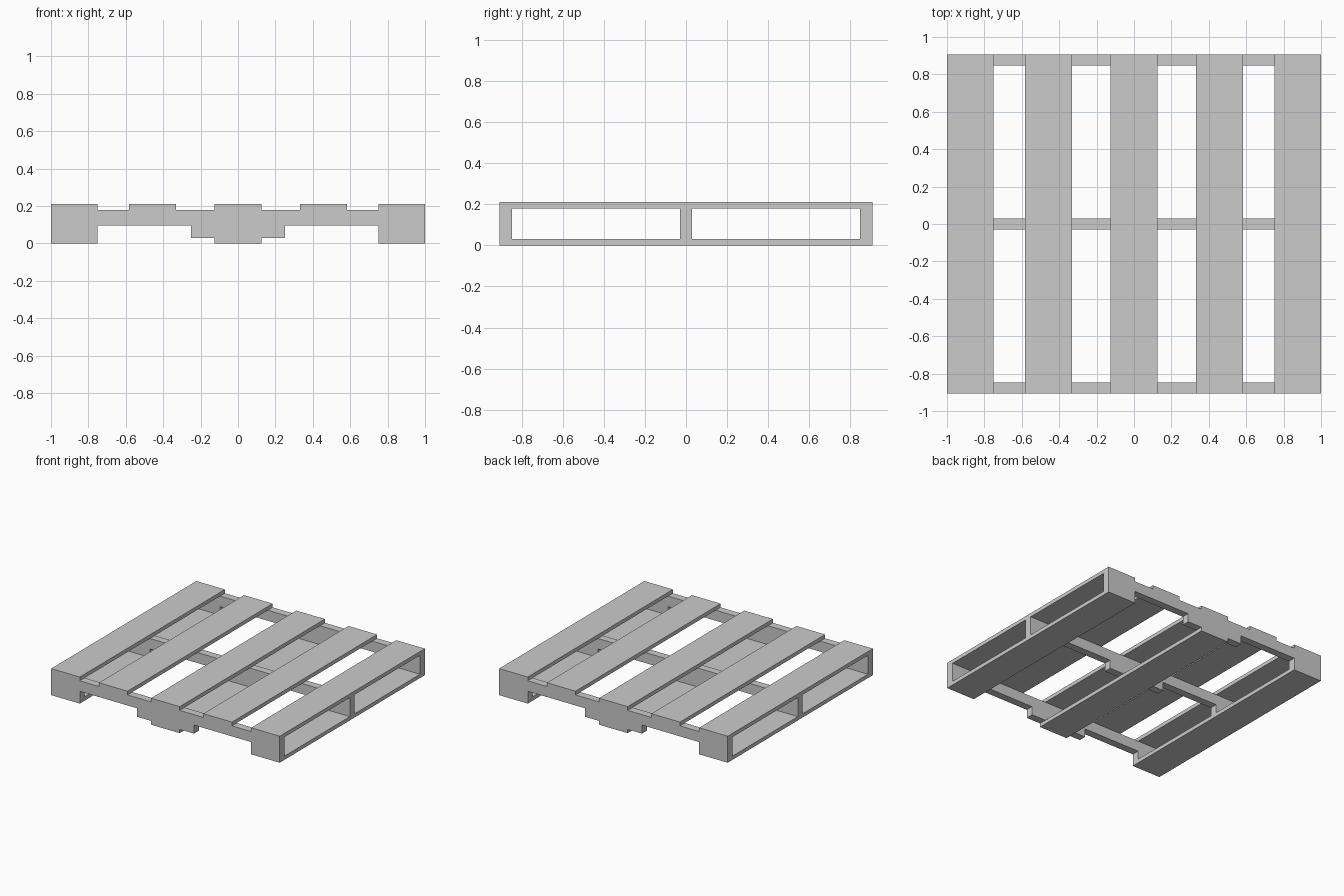
import bpy
import bmesh

cube = bpy.data.objects.get("Cube")
if cube:
    bpy.data.objects.remove(cube, do_unlink=True)

# Single plain grey
grey = bpy.data.materials.new("plain_grey")
grey.use_nodes = True
colour = (0.6, 0.6, 0.6, 1.0)
grey.diffuse_color = colour
grey.node_tree.nodes["Principled BSDF"].inputs["Base Color"].default_value = colour

HALF_DEPTH = 0.907
BOARD_WIDTH = 0.25
BOARD_THICK = 0.03
STRINGER_THICK = 0.06
DECK_Z = 0.18
NOTCH_Z = 0.097


def extruded(name, profile, y, depth):
    """Extrude a front-facing (x, z) outline along y, centred on y."""
    bm = bmesh.new()
    face = bm.faces.new([bm.verts.new((x, y - depth / 2, z)) for x, z in profile])
    result = bmesh.ops.extrude_face_region(bm, geom=[face])
    moved = [v for v in result["geom"] if isinstance(v, bmesh.types.BMVert)]
    bmesh.ops.translate(bm, verts=moved, vec=(0, depth, 0))
    bmesh.ops.recalc_face_normals(bm, faces=bm.faces)
    mesh = bpy.data.meshes.new(name)
    bm.to_mesh(mesh)
    bm.free()
    mesh.materials.append(grey)
    obj = bpy.data.objects.new(name, mesh)
    bpy.context.collection.objects.link(obj)
    return obj


def board(name, x, z):
    """Flat plank running front to back."""
    a, b = x - BOARD_WIDTH / 2, x + BOARD_WIDTH / 2
    top = z + BOARD_THICK
    extruded(name, [(a, z), (b, z), (b, top), (a, top)], 0, 2 * HALF_DEPTH)


# Deck boards
for i, x in enumerate((-0.875, -0.457, 0, 0.457, 0.875)):
    board(f"top_board_{i + 1}", x, DECK_Z)

# Bottom boards
for side, x in (("right", -0.875), ("middle", 0), ("left", 0.875)):
    board(f"bottom_board_{side}", x, BOARD_THICK - 0.03)

# Stringers with two fork notches each
half = [(0.25, BOARD_THICK), (0.25, NOTCH_Z), (0.75, NOTCH_Z),
        (0.75, BOARD_THICK), (1, BOARD_THICK), (1, DECK_Z)]
outline = half + [(-x, z) for x, z in reversed(half)]
edge = HALF_DEPTH - STRINGER_THICK / 2
for place, y in (("front", -edge), ("middle", 0), ("back", edge)):
    extruded(f"stringer_{place}", outline, y, STRINGER_THICK)
